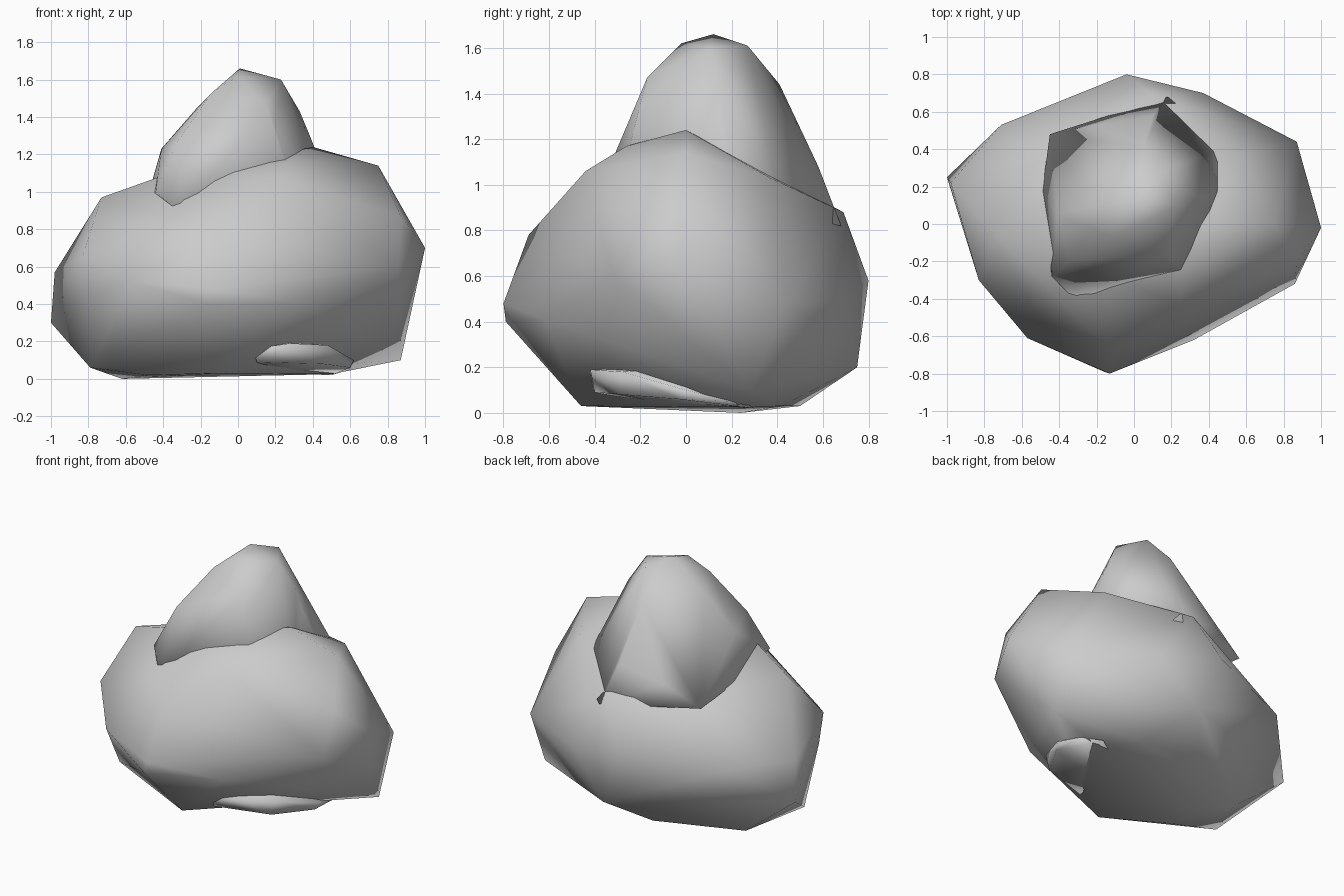
import bpy, bmesh


def stone(name, corners):
    """Smooth-shaded boulder wrapped around a few corner points."""
    bm = bmesh.new()
    for c in corners:
        bm.verts.new(c)
    bmesh.ops.convex_hull(bm, input=bm.verts[:])
    loose = [v for v in bm.verts if not v.link_faces]
    bmesh.ops.delete(bm, geom=loose, context='VERTS')
    bmesh.ops.recalc_face_normals(bm, faces=bm.faces[:])
    for f in bm.faces:
        f.smooth = True
    me = bpy.data.meshes.new(name)
    bm.to_mesh(me)
    bm.free()
    ob = bpy.data.objects.new(name, me)
    bpy.context.collection.objects.link(ob)
    return ob


# Large lower boulder
stone("lower_boulder", [
    # underside
    (-.62, .24, 0), (-.48, -.22, .02), (-.79, -.15, .06), (-.1, -.46, .03),
    (-.1, .5, .03), (.28, .42, .03), (.87, .28, .1), (.1, .75, .2),
    (.26, -.04, .03), (.5, .22, .025),
    # waist
    (-1, .25, .3), (-.98, .22, .57), (-.83, -.3, .66), (-.81, -.28, .45),
    (-.57, -.61, .52), (-.16, -.79, .4), (-.13, -.8, .48), (.32, -.62, .41),
    (.86, -.32, .6), (1, -.02, .7), (.87, .44, .48), (.37, .7, .5),
    (-.04, .8, .58), (-.71, .53, .55),
    # shoulders
    (-.1, -.69, .78), (.25, -.44, 1.06), (.87, -.2, .87), (.75, 0, 1.14),
    (.4, 0, 1.24), (.55, .37, 1.03), (.1, .69, .88), (-.4, .35, .93),
    (-.73, -.06, .97), (-.42, -.16, 1.08), (.26, -.26, 1.17),
    (-.13, -.26, 1.12),
])

# Smaller boulder on top, its skirt sunk into the lower one
stone("upper_boulder", [
    (.01, .12, 1.66), (.0, -.02, 1.62), (.23, .1, 1.6), (.12, .27, 1.61),
    (-.21, .1, 1.46), (.15, -.17, 1.47), (-.14, -.06, 1.53), (.33, .15, 1.43),
    (.05, .41, 1.44), (-.41, .05, 1.23), (.38, .15, 1.31), (.1, .58, 1.08),
    (-.33, -.19, 1.26), (.3, -.29, 1.0), (-.45, .48, .88), (.18, .68, .82),
    (.5, .42, .88), (.51, .2, .98), (-.49, .18, .95), (-.3, -.42, .88),
    (-.44, -.28, 1.0), (.2, -.2, 1.34), (.46, -.03, 1.0), (-.2, .53, 1.0),
])

# Flat stone showing as a thin ledge beneath the right side
stone("base_ledge", [
    (.1, -.4, .09), (.45, -.28, .08), (.6, -.03, .06), (.6, .2, .05),
    (.5, .3, .02), (.22, .1, .03), (.22, -.15, .05), (.08, -.42, .16),
    (.28, -.42, .19), (.48, -.28, .18), (.62, 0, .1), (.2, 0, .2),
])
